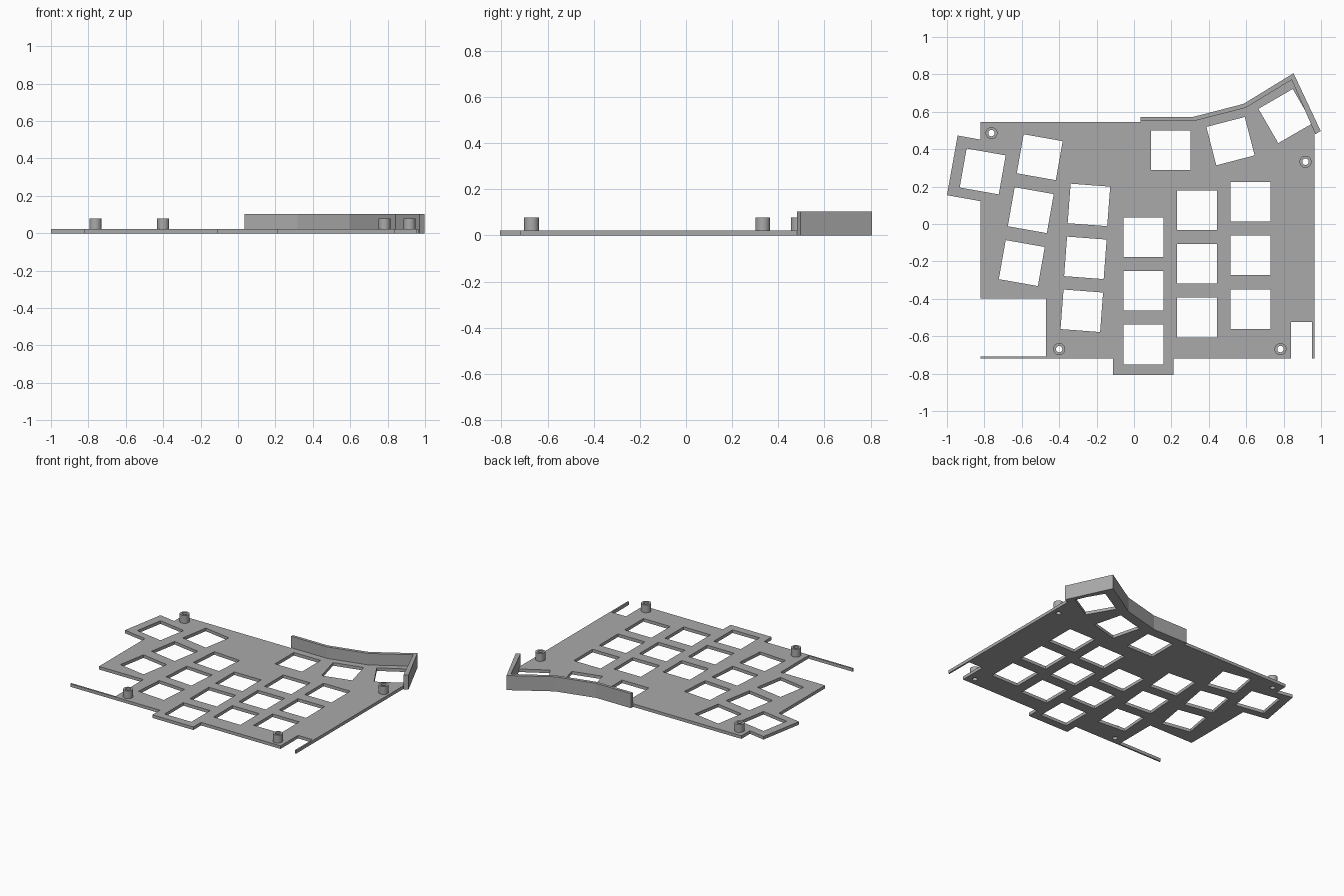
import bpy
import bmesh
from math import cos, sin, radians, pi

if "Cube" in bpy.data.objects:
    bpy.data.objects.remove(bpy.data.objects["Cube"])

PLATE_TOP, BOSS_TOP, WALL_TOP = 0.022, 0.078, 0.104
KEY_HALF = 0.106

grey = bpy.data.materials.new("mid grey")
grey.use_nodes = True
colour = (0.4, 0.4, 0.4, 1)
grey.diffuse_color = colour
grey.node_tree.nodes["Principled BSDF"].inputs["Base Color"].default_value = colour


def extrude_profile(name, loops, z0, z1, smooth=False):
    """Solid from an outline loop and any hole loops."""
    curve = bpy.data.curves.new(name + "_profile", "CURVE")
    curve.dimensions = "2D"
    curve.fill_mode = "BOTH"
    curve.extrude = (z1 - z0) / 2
    for loop in loops:
        spline = curve.splines.new("POLY")
        spline.points.add(len(loop) - 1)
        for point, (x, y) in zip(spline.points, loop):
            point.co = (x, y, 0, 1)
        spline.use_cyclic_u = True
        spline.use_smooth = False
    temp = bpy.data.objects.new(name + "_temp", curve)
    bpy.context.collection.objects.link(temp)
    graph = bpy.context.evaluated_depsgraph_get()
    mesh = bpy.data.meshes.new_from_object(temp.evaluated_get(graph))
    bpy.data.objects.remove(temp)
    bpy.data.curves.remove(curve)

    bm = bmesh.new()
    bm.from_mesh(mesh)
    bmesh.ops.remove_doubles(bm, verts=bm.verts, dist=1e-4)
    bmesh.ops.translate(bm, verts=bm.verts, vec=(0, 0, (z0 + z1) / 2))
    bmesh.ops.recalc_face_normals(bm, faces=bm.faces)
    bm.to_mesh(mesh)
    bm.free()
    mesh.name = name
    mesh.materials.clear()
    mesh.materials.append(grey)
    obj = bpy.data.objects.new(name, mesh)
    bpy.context.collection.objects.link(obj)
    if smooth:
        bpy.ops.object.select_all(action="DESELECT")
        obj.select_set(True)
        bpy.context.view_layer.objects.active = obj
        bpy.ops.object.shade_smooth_by_angle(angle=radians(35))
    return obj


def square(cx, cy, degrees):
    a, r = radians(degrees) + pi / 4, KEY_HALF * 2 ** 0.5
    return [(cx + r * cos(a + k * pi / 2), cy + r * sin(a + k * pi / 2)) for k in range(4)]


def circle(cx, cy, r, n=32):
    return [(cx + r * cos(2 * pi * k / n), cy + r * sin(2 * pi * k / n)) for k in range(n)]


# Key openings: columns of three (top centre, step, tilt), then single keys
columns = [
    (0.623, 0.119, 0, 0), (0.337, 0.074, 0, 0), (0.051, -0.07, 0, 0),
    (-0.241, 0.102, -0.019, -4.3), (-0.504, 0.357, -0.048, -10),
]
keys = [square(x + i * dx, y - i * (0.287 if not dx else 0.283), tilt)
        for x, y, dx, tilt in columns for i in range(3)]
keys += [square(-0.809, 0.281, -10), square(0.196, 0.395, 0),
         square(0.516, 0.443, 14.5), square(0.81, 0.577, 30)]

bosses = {"back_right": (-0.762, 0.486), "back_left": (0.917, 0.333),
          "front_right": (-0.4, -0.669), "front_left": (0.783, -0.669)}

# Plate outline, including the two thin edge strips
outline = [
    (-0.82, 0.546), (0.035, 0.546), (0.035, 0.56), (0.315, 0.56), (0.59, 0.63),
    (0.848, 0.79), (0.964, 0.536), (0.964, -0.72), (0.953, -0.72), (0.953, -0.523),
    (0.84, -0.523), (0.84, -0.72), (0.212, -0.72), (0.212, -0.806), (-0.112, -0.806),
    (-0.112, -0.72), (-0.82, -0.72), (-0.82, -0.709), (-0.47, -0.709), (-0.47, -0.397),
    (-0.82, -0.397), (-0.82, 0.122), (-1, 0.154), (-0.943, 0.473), (-0.82, 0.451),
]
screw_holes = [circle(x, y, 0.017) for x, y in bosses.values()]
extrude_profile("switch_plate", [outline] + keys + screw_holes, 0, PLATE_TOP)

# Raised wall around the angled keys
wall = [
    (0.035, 0.571), (0.31, 0.571), (0.585, 0.642), (0.853, 0.806), (0.998, 0.497),
    (0.97, 0.48), (0.843, 0.771), (0.597, 0.621), (0.318, 0.55), (0.035, 0.55),
]
extrude_profile("back_wall", [wall], 0, WALL_TOP)

# Screw bosses
for place, (x, y) in bosses.items():
    extrude_profile(place + "_boss", [circle(x, y, 0.032), circle(x, y, 0.017)],
                    PLATE_TOP, BOSS_TOP, smooth=True)
